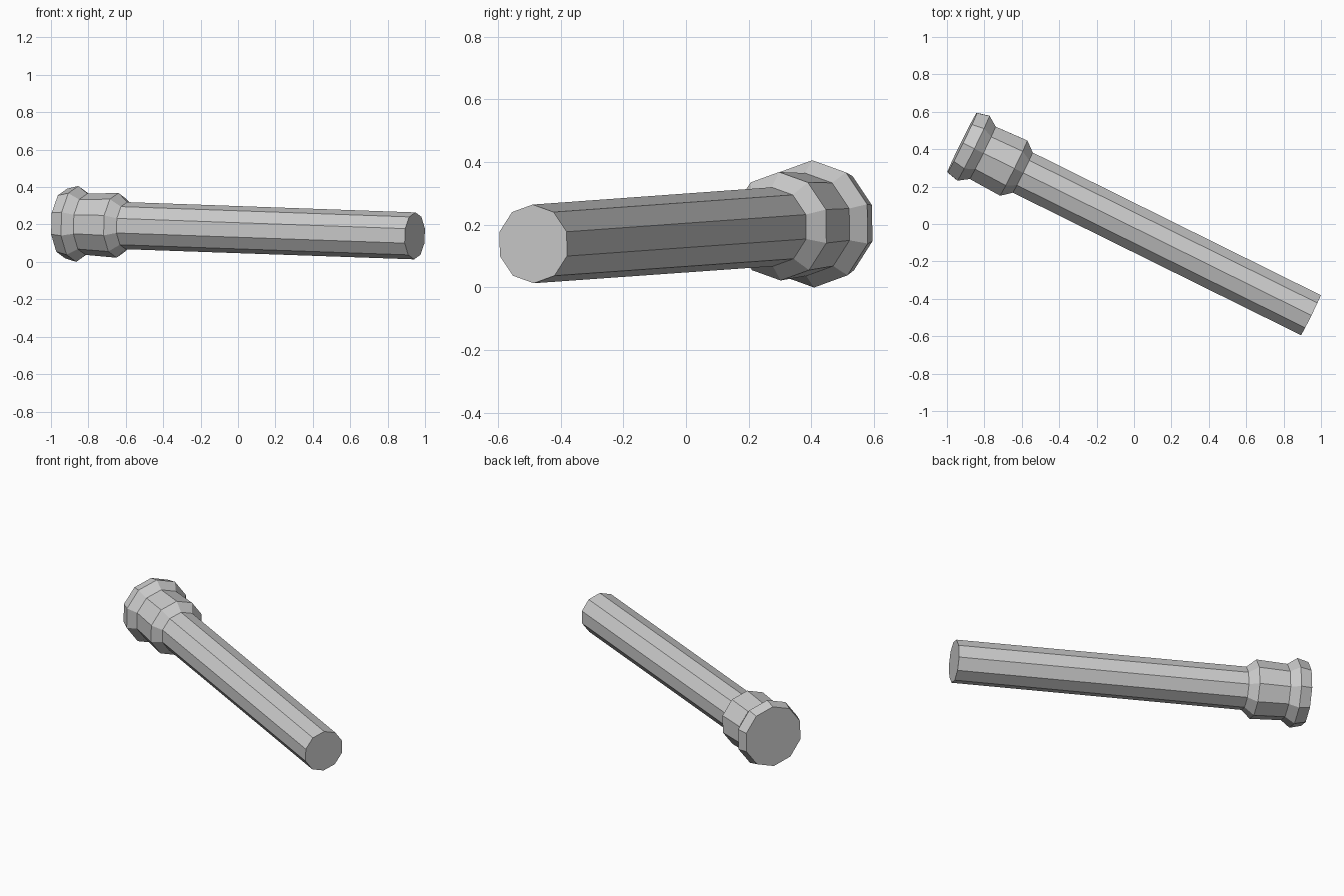
import bpy, bmesh, math
from mathutils import Vector

if "Cube" in bpy.data.objects:
    bpy.data.objects.remove(bpy.data.objects["Cube"])

SIDES = 10
start = Vector((-0.921, 0.4415, 0.206))   # centre of the lens face
end = Vector((0.9435, -0.481, 0.14))      # centre of the handle end
axis = (end - start).normalized()
side = axis.cross(Vector((0, 0, 1))).normalized()
up = side.cross(axis)

# (distance along axis, radius): lens rim, bezel, neck, collar, handle
profile = [(0, 0.186), (0.067, 0.203), (0.122, 0.164), (0.307, 0.173),
           (0.361, 0.126), ((end - start).length, 0.1255)]

# Turned torch body: rings joined by flat quads, capped at both ends
bm = bmesh.new()
rings = []
for d, r in profile:
    ring = []
    for i in range(SIDES):
        a = 2 * math.pi * i / SIDES
        ring.append(bm.verts.new(start + axis * d + (up * math.cos(a) + side * math.sin(a)) * r))
    rings.append(ring)
for a, b in zip(rings, rings[1:]):
    for i in range(SIDES):
        j = (i + 1) % SIDES
        bm.faces.new((a[i], a[j], b[j], b[i]))
bm.faces.new(rings[0])
bm.faces.new(rings[-1])
bmesh.ops.recalc_face_normals(bm, faces=bm.faces)

# Rest on the ground, centred
for k in range(3):
    lo = min(v.co[k] for v in bm.verts)
    hi = max(v.co[k] for v in bm.verts)
    shift = lo if k == 2 else (lo + hi) / 2
    for v in bm.verts:
        v.co[k] -= shift

mesh = bpy.data.meshes.new("torch_body")
bm.to_mesh(mesh)
bm.free()
bpy.context.collection.objects.link(bpy.data.objects.new("torch_body", mesh))
